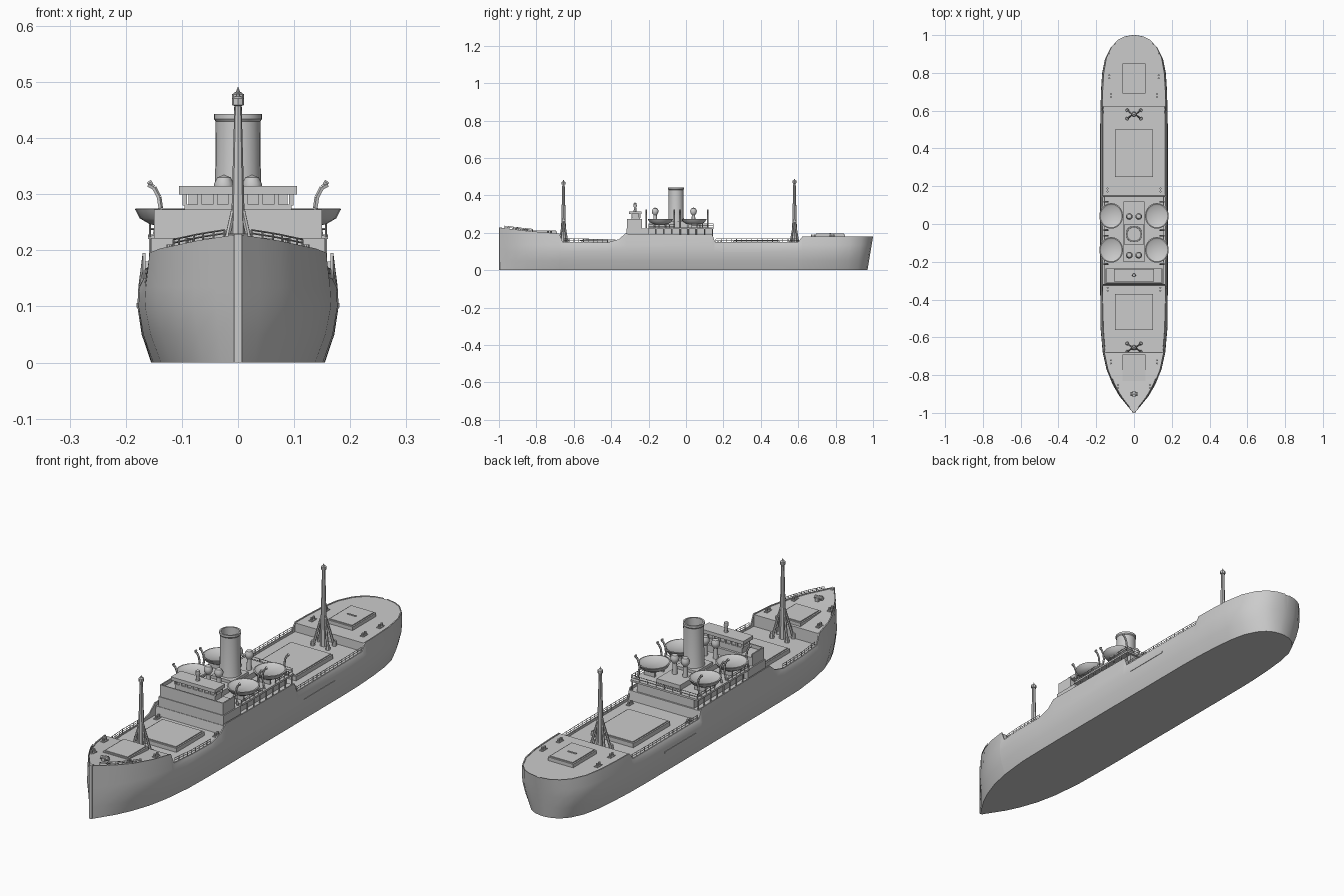
import bpy, bmesh, math
from mathutils import Vector, Matrix

if "Cube" in bpy.data.objects:
    bpy.data.objects.remove(bpy.data.objects["Cube"])


def finish(name, bm, smooth=True):
    bmesh.ops.recalc_face_normals(bm, faces=bm.faces)
    me = bpy.data.meshes.new(name)
    bm.to_mesh(me)
    bm.free()
    ob = bpy.data.objects.new(name, me)
    bpy.context.collection.objects.link(ob)
    if smooth:
        bpy.ops.object.select_all(action='DESELECT')
        ob.select_set(True)
        bpy.context.view_layer.objects.active = ob
        bpy.ops.object.shade_smooth_by_angle(angle=math.radians(35))
    return ob


def box(bm, x0, x1, y0, y1, z0, z1):
    m = Matrix.Translation(((x0 + x1) / 2, (y0 + y1) / 2, (z0 + z1) / 2))
    bmesh.ops.create_cube(bm, size=1, matrix=m @ Matrix.Diagonal((x1 - x0, y1 - y0, z1 - z0, 1)))


def tube(bm, p, q, r1, r2=None, n=6):
    p, q = Vector(p), Vector(q)
    d = q - p
    m = Matrix.Translation((p + q) / 2) @ d.to_track_quat('Z', 'Y').to_matrix().to_4x4()
    bmesh.ops.create_cone(bm, cap_ends=True, segments=n, radius1=r1,
                          radius2=r1 if r2 is None else r2, depth=d.length, matrix=m)


def path(bm, pts, r, n=5):
    for a, b in zip(pts, pts[1:]):
        tube(bm, a, b, r, n=n)


def lathe(bm, prof, x, y, n=16, sy=1.0):
    rings = []
    for r, z in prof:
        if r == 0:
            rings.append([bm.verts.new((x, y, z))] * n)
        else:
            rings.append([bm.verts.new((x + r * math.cos(2 * math.pi * i / n),
                                        y + sy * r * math.sin(2 * math.pi * i / n), z)) for i in range(n)])
    for a, b in zip(rings, rings[1:]):
        for i in range(n):
            f = list(dict.fromkeys((a[i], a[(i + 1) % n], b[(i + 1) % n], b[i])))
            bm.faces.new(f)


def lerp(tab, y):
    for (a, u), (b, v) in zip(tab, tab[1:]):
        if y <= b:
            return u + (v - u) * (y - a) / (b - a)
    return tab[-1][1]


# Hull plan half-width, side height and deck height along the length
WIDTH = [(-1, .004), (-.96, .036), (-.91, .074), (-.85, .107), (-.77, .138), (-.68, .157), (-.55, .168),
         (-.3, .17), (.5, .17), (.7, .166), (.8, .16), (.88, .146), (.94, .118), (.975, .085), (.993, .05), (1, .012)]
SIDE = [(-1, .228), (-.85, .21), (-.678, .196), (-.66, .152), (-.42, .148), (-.36, .165), (-.325, .195),
        (.14, .19), (.155, .15), (.6, .15), (.622, .18), (1, .18)]
DECK = [(-1, .224), (-.85, .206), (-.679, .193), (-.678, .143), (-.325, .143), (-.32, .18), (.145, .18),
        (.15, .14), (.619, .14), (.62, .177), (1, .177)]


def half(y):
    return lerp(WIDTH, y)


# Lofted hull with low bulwarks and stepped decks
bm = bmesh.new()
stations = sorted({y for t in (WIDTH, SIDE, DECK) for y, _ in t})
prev = None
for y in stations:
    w, s, d = half(y), lerp(SIDE, y), lerp(DECK, y)
    fine = max(0, min(1, (y - .6) / .4)) + max(0, min(1, (-y - .5) / .5))
    inner = max(w - .005, w * .6)
    pts = [(w * (.91 - .1 * fine), 0), (w * (1.01 - .05 * fine), .05), (w * 1.055, .1),
           (w * 1.045, .135), (w, s), (inner, s), (inner, d)]
    pts += [(-x, z) for x, z in reversed(pts)]
    rake = .03 * max(0, min(1, (y - .75) / .25))
    ring = [bm.verts.new((x, y - rake * max(0, 1 - z / .18), z)) for x, z in pts]
    if prev:
        for i in range(len(ring)):
            j = (i + 1) % len(ring)
            bm.faces.new((prev[i], prev[j], ring[j], ring[i]))
    else:
        bm.faces.new(ring)
    prev = ring
bm.faces.new(prev)
finish("hull", bm)

# Stem bar
bm = bmesh.new()
box(bm, -.007, .007, -1, -.985, 0, .229)
finish("stem_bar", bm, False)

# Rubbing strip on the sides
bm = bmesh.new()
for s in (-1, 1):
    box(bm, s * .172, s * .181, .19, .4, .098, .106)
finish("rubbing_strips", bm, False)

# Midship house, boat deck and bridge
bm = bmesh.new()
box(bm, -.155, .155, -.318, -.2, .14, .222)
box(bm, -.135, .135, -.2, .138, .14, .222)
finish("midship_house", bm, False)
bm = bmesh.new()
box(bm, -.16, .16, -.2, .148, .22, .228)
for s in (-1, 1):
    for i in range(8):
        tube(bm, (s * .156, -.16 + i * .043, .18), (s * .156, -.16 + i * .043, .222), .003)
finish("boat_deck", bm, False)
bm = bmesh.new()
box(bm, -.055, .055, -.2, .12, .228, .25)
box(bm, -.05, .05, -.11, 0, .25, .262)
finish("engine_casing", bm, False)
bm = bmesh.new()
box(bm, -.15, .15, -.315, -.235, .215, .258)
box(bm, -.15, .15, -.315, -.31, .258, .273)
for s in (-1, 1):
    box(bm, s * .145, s * .15, -.31, -.235, .258, .273)
finish("bridge_front", bm, False)
bm = bmesh.new()
box(bm, -.095, .095, -.292, -.245, .258, .282)
for i in range(8):
    x = -.095 + .19 * i / 7
    for y in (-.292, -.248):
        box(bm, x - .004, x + .004, y, y + .004, .28, .302)
box(bm, -.088, .088, -.286, -.25, .28, .302)
box(bm, -.105, .105, -.305, -.238, .3, .315)
finish("wheelhouse", bm, False)
bm = bmesh.new()
lathe(bm, [(0, .31), (.009, .31), (.006, .335), (.01, .343), (.008, .357), (0, .362)], 0, -.272, 10)
finish("compass_stand", bm)

# Funnel, open at the top
bm = bmesh.new()
lathe(bm, [(.046, .25), (.041, .275), (.04, .43), (.043, .434), (.043, .443), (.036, .443), (.035, .34), (0, .34)],
      0, -.053, 24)
finish("funnel", bm)

# Ventilators
bm = bmesh.new()
for x in (-.025, .025):
    for y in (-.165, .04):
        lathe(bm, [(.011, .24), (.009, .295), (.016, .305), (.018, .318), (.012, .33), (0, .335)], x, y, 12)
finish("ventilators", bm)

# Lifeboats on chocks
bm = bmesh.new()
ch = bmesh.new()
for s in (-1, 1):
    for y in (-.137, .043):
        lathe(bm, [(0, .243), (.035, .246), (.054, .257), (.063, .274), (.058, .275), (.05, .269), (0, .267)],
              s * .121, y, 20, 1.08)
        for dy in (-.03, .03):
            box(ch, s * .095, s * .145, y + dy - .004, y + dy + .004, .226, .25)
finish("lifeboats", bm)
finish("boat_chocks", ch, False)

# Davits
bm = bmesh.new()
for s in (-1, 1):
    for y in (-.212, -.062, -.032, .117):
        path(bm, [(s * .148, y, .225), (s * .138, y, .275), (s * .141, y, .295), (s * .15, y, .312),
                  (s * .16, y, .317), (s * .153, y, .322)], .0045)
finish("davits", bm)

# Cargo hatches
bm = bmesh.new()
for w, y0, y1, z in ((.1, -.56, -.37, .14), (.1, .25, .5, .138), (.06, .69, .85, .172), (.06, -.83, -.69, .188)):
    box(bm, -w, w, y0, y1, z, z + .02)
    box(bm, -w + .006, w - .006, y0 + .006, y1 - .006, z + .02, z + .024)
finish("cargo_hatches", bm, False)

# Masts with spreading legs and derrick booms
for name, y, z0, top in (("fore_mast", -.655, .14, .475), ("aft_mast", .58, .135, .482)):
    bm = bmesh.new()
    tube(bm, (0, y, z0), (0, y, top), .015, .006, 8)
    lathe(bm, [(0, top - .02), (.011, top - .016), (.011, top - .004), (.004, top), (0, top + .01)], 0, y, 8)
    for s in (-1, 1):
        for dy in (-.022, .022):
            tube(bm, (s * .036, y + dy, z0), (s * .007, y, z0 + .14), .006, .004)
            tube(bm, (s * .036, y + dy, z0), (s * .036, y + dy, z0 + .025), .01, .008, 8)
    finish(name, bm)

# Open railings
bm = bmesh.new()


def rail(pts, h=.02):
    for x, y, z in pts:
        tube(bm, (x, y, z - .004), (x, y, z + h), .0017, n=4)
    for k in (.5, 1):
        path(bm, [(x, y, z + h * k) for x, y, z in pts], .0015, 4)


for s in (-1, 1):
    for y0, y1, n in ((-.65, -.42, 9), (.16, .6, 16), (-.97, -.82, 6)):
        ys = [y0 + (y1 - y0) * i / n for i in range(n + 1)]
        h = .012 if y0 < -.9 else .017
        rail([(s * (half(y) - .004), y, lerp(SIDE, y)) for y in ys], h)
    rail([(s * .157, .03 + .116 * i / 4, .228) for i in range(5)])
    rail([(s * .157, -.2 + .14 * i / 5, .228) for i in range(6)], .016)
rail([(-.157 + .314 * i / 8, .146, .228) for i in range(9)])
finish("railings", bm, False)

# Bollards, windlass and other small deck fittings
bm = bmesh.new()
for s in (-1, 1):
    for x, y in ((.085, -.86), (.122, -.73), (.13, .78), (.122, .68), (.14, .18), (.14, -.345)):
        z = lerp(DECK, y)
        for dy in (-.008, .008):
            tube(bm, (s * x, y + dy, z - .003), (s * x, y + dy, z + .014), .005, n=8)
        box(bm, s * x - .008, s * x + .008, y - .016, y + .016, z - .003, z + .003)
tube(bm, (-.018, -.9, .222), (.018, -.9, .222), .008, n=10)
box(bm, -.007, .007, -.915, -.885, .205, .226)
box(bm, -.02, .02, .768, .774, .192, .199)
finish("deck_fittings", bm, False)
